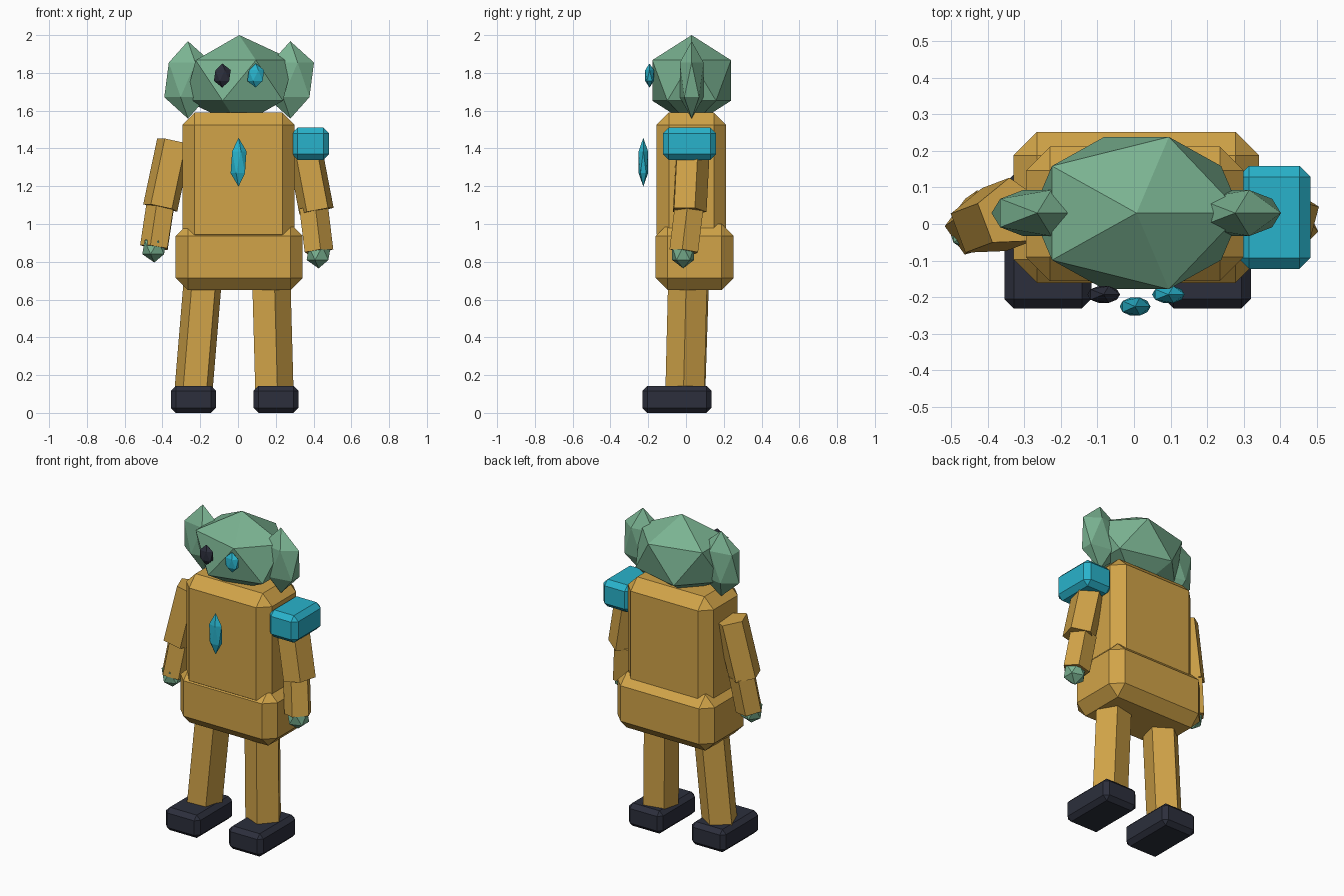
import bpy, bmesh, math
from mathutils import Matrix, Vector

cube = bpy.data.objects.get("Cube")
if cube:
    bpy.data.objects.remove(cube, do_unlink=True)


def material(name, rgb):
    m = bpy.data.materials.new(name)
    m.use_nodes = True
    colour = (*rgb, 1)
    m.diffuse_color = colour
    m.node_tree.nodes["Principled BSDF"].inputs["Base Color"].default_value = colour
    return m


tan = material("ochre", (0.64, 0.37, 0.065))
green = material("sage_green", (0.195, 0.45, 0.285))
cyan = material("cyan", (0.022, 0.45, 0.6))
dark = material("dark_slate", (0.025, 0.028, 0.045))


def finish(name, bm, mat):
    bmesh.ops.recalc_face_normals(bm, faces=bm.faces)
    mesh = bpy.data.meshes.new(name)
    bm.to_mesh(mesh)
    bm.free()
    mesh.materials.append(mat)
    obj = bpy.data.objects.new(name, mesh)
    bpy.context.collection.objects.link(obj)
    return obj


def box(name, low, high, bevel, mat):
    """Chamfered box between two corners."""
    low, high = Vector(low), Vector(high)
    bm = bmesh.new()
    bmesh.ops.create_cube(bm, size=1, matrix=Matrix.Translation((low + high) / 2)
                          @ Matrix.Diagonal((*(high - low), 1)))
    bmesh.ops.bevel(bm, geom=bm.edges[:], offset=bevel, segments=1,
                    affect='EDGES', profile=0.5)
    return finish(name, bm, mat)


def gem(name, centre, radii, mat):
    """Stretched twenty-sided solid."""
    bm = bmesh.new()
    bmesh.ops.create_icosphere(bm, subdivisions=1, radius=1,
                               matrix=Matrix.Translation(centre) @ Matrix.Diagonal((*radii, 1)))
    return finish(name, bm, mat)


def limb(name, start, end, radius, mat):
    """Five-sided prism running between two points."""
    start, end = Vector(start), Vector(end)
    d = end - start
    turn = d.to_track_quat('Z', 'Y').to_matrix().to_4x4()
    bm = bmesh.new()
    bmesh.ops.create_cone(bm, cap_ends=True, segments=5, radius1=radius, radius2=radius,
                          depth=d.length, matrix=Matrix.Translation((start + end) / 2)
                          @ turn @ Matrix.Rotation(math.pi, 4, 'Z'))
    return finish(name, bm, mat)


# Body
box("torso", (-0.295, -0.156, 0.88), (0.3, 0.212, 1.59), 0.065, tan)
box("hips", (-0.33, -0.161, 0.65), (0.342, 0.252, 1.0), 0.064, tan)
gem("chest_gem", (0.003, -0.226, 1.327), (0.047, 0.029, 0.13), cyan)
box("shoulder_pad", (0.285, -0.123, 1.34), (0.483, 0.159, 1.51), 0.03, cyan)

# Head
gem("head", (0.007, 0.03, 1.76), (0.32, 0.245, 0.24), green)
gem("right_ear", (-0.265, 0.03, 1.763), (0.14, 0.074, 0.205), green)
gem("left_ear", (0.277, 0.03, 1.763), (0.14, 0.074, 0.205), green)
gem("right_eye", (-0.083, -0.193, 1.786), (0.05, 0.027, 0.064), dark)
gem("left_eye", (0.094, -0.193, 1.786), (0.05, 0.027, 0.064), cyan)

# Arms
limb("right_upper_arm", (-0.336, 0.03, 1.435), (-0.41, 0.002, 1.087), 0.097, tan)
limb("left_upper_arm", (0.35, 0.03, 1.42), (0.417, 0.012, 1.07), 0.097, tan)
limb("right_forearm", (-0.405, 0.015, 1.095), (-0.438, -0.008, 0.876), 0.081, tan)
limb("left_forearm", (0.397, 0.02, 1.085), (0.425, -0.008, 0.855), 0.081, tan)
gem("right_hand", (-0.443, -0.015, 0.876), (0.071, 0.068, 0.08), green)
gem("left_hand", (0.427, -0.015, 0.845), (0.071, 0.068, 0.08), green)

# Legs and feet
limb("right_leg", (-0.181, 0.017, 0.75), (-0.235, -0.004, 0.1), 0.106, tan)
limb("left_leg", (0.168, 0.013, 0.75), (0.186, -0.003, 0.1), 0.109, tan)
for side, x in (("right", -0.236), ("left", 0.201)):
    box(side + "_foot", (x - 0.119, -0.231, 0), (x + 0.119, 0.135, 0.143), 0.026, dark)
